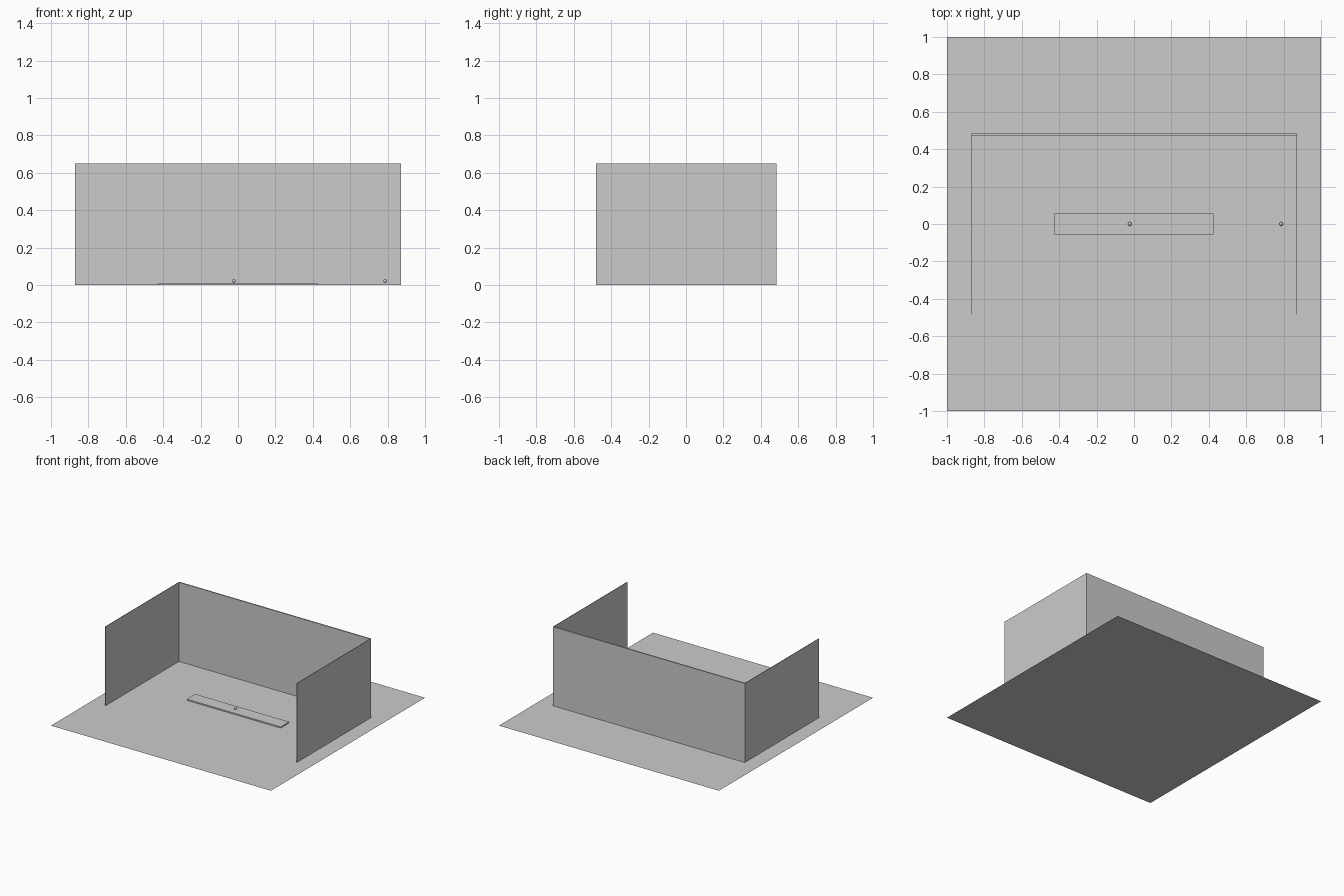
import bpy

if "Cube" in bpy.data.objects:
    bpy.data.objects.remove(bpy.data.objects["Cube"])

grey = bpy.data.materials.new("light_grey")
grey.diffuse_color = (0.6, 0.6, 0.6, 1)
grey.use_nodes = True
grey.node_tree.nodes["Principled BSDF"].inputs["Base Color"].default_value = grey.diffuse_color


def finish(name):
    ob = bpy.context.object
    ob.name = name
    ob.data.materials.append(grey)
    return ob


def box(name, loc, size):
    bpy.ops.mesh.primitive_cube_add(size=1, location=loc)
    ob = finish(name)
    ob.scale = size
    return ob


# thin floor sheet
bpy.ops.mesh.primitive_plane_add(size=2, location=(0, 0, 0))
finish("floor")

# back wall and two side walls
box("back_wall", (0, 0.478, 0.325), (1.74, 0.01, 0.65))
for side, s in (("left", -1), ("right", 1)):
    box(side + "_wall", (s * 0.87, 0, 0.325), (0.004, 0.96, 0.65))

# low plate lying on the floor
box("floor_plate", (0, 0, 0.005), (0.852, 0.11, 0.01))

# small balls
for name, x in (("middle_ball", -0.023), ("side_ball", 0.787)):
    bpy.ops.mesh.primitive_uv_sphere_add(segments=24, ring_count=12, radius=0.01,
                                         location=(x, 0, 0.021))
    finish(name)
    bpy.ops.object.shade_smooth()
